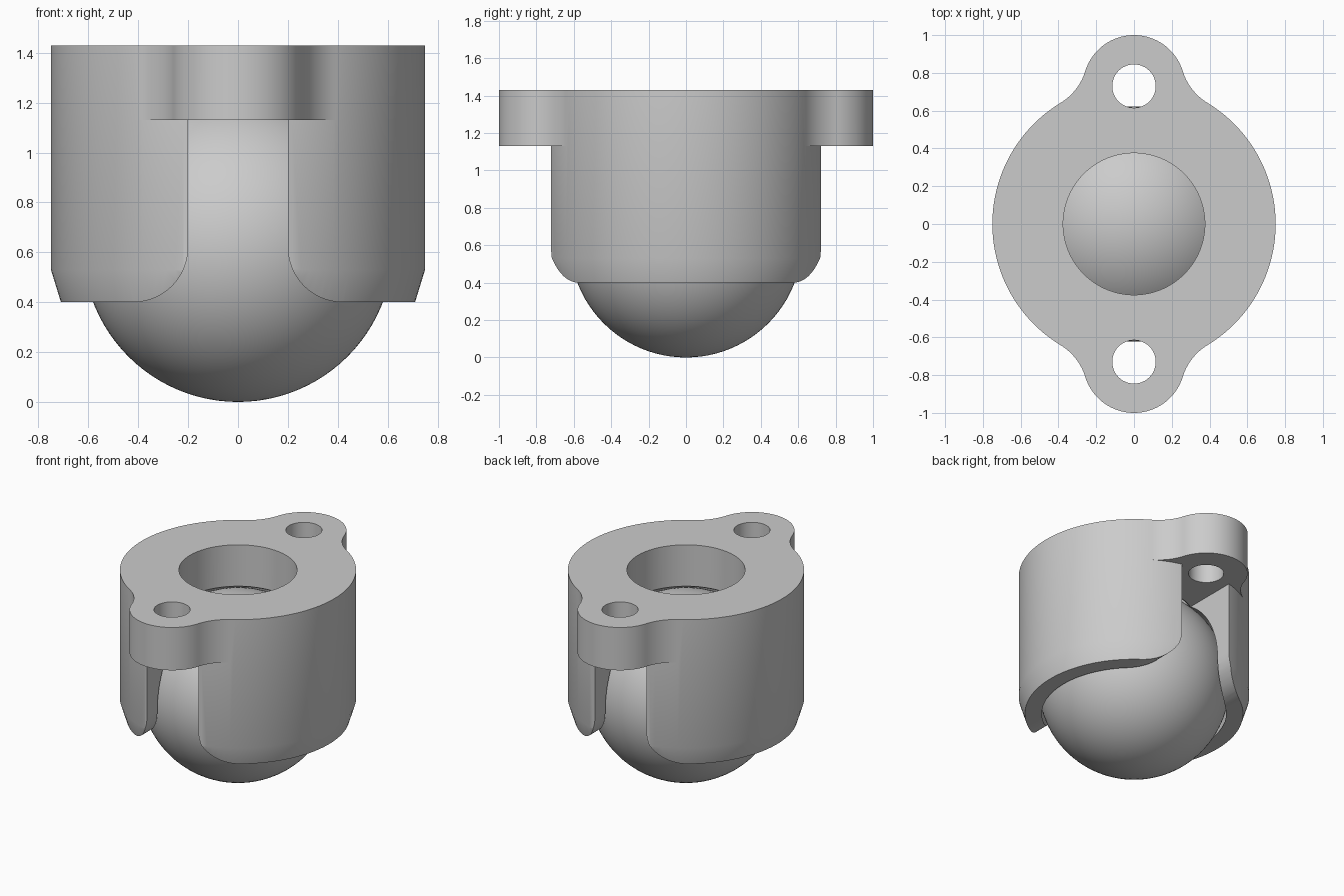
import bpy, bmesh
from math import sin, cos, pi, atan2, radians, sqrt

cube = bpy.data.objects.get("Cube")
if cube:
    bpy.data.objects.remove(cube)

BODY_R, TOP, BASE, LUG_Z = 0.75, 1.43, 0.40, 1.13
BALL_R, LUG_R, LUG_Y, BLEND_R = 0.622, 0.27, 0.73, 0.30
SLOT, FILLET = 0.20, 0.22

grey = bpy.data.materials.new("plain grey")
grey.use_nodes = True
grey.diffuse_color = (0.6, 0.6, 0.6, 1)
grey.node_tree.nodes["Principled BSDF"].inputs["Base Color"].default_value = (0.6, 0.6, 0.6, 1)


def make_object(name, bm):
    bmesh.ops.recalc_face_normals(bm, faces=bm.faces)
    mesh = bpy.data.meshes.new(name)
    bm.to_mesh(mesh)
    bm.free()
    mesh.materials.append(grey)
    obj = bpy.data.objects.new(name, mesh)
    bpy.context.collection.objects.link(obj)
    return obj


def prism(name, points, direction):
    """Extrude a closed outline of 3D points along a direction."""
    bm = bmesh.new()
    face = bm.faces.new([bm.verts.new(p) for p in points])
    new = bmesh.ops.extrude_face_region(bm, geom=[face])["geom"]
    verts = [v for v in new if isinstance(v, bmesh.types.BMVert)]
    bmesh.ops.translate(bm, verts=verts, vec=direction)
    return make_object(name, bm)


def turned(name, profile, y=0, steps=128):
    """Closed solid of stacked rings from (radius, height) pairs."""
    bm = bmesh.new()
    rings = [[bm.verts.new((r * cos(2 * pi * i / steps), y + r * sin(2 * pi * i / steps), z))
              for i in range(steps)] for r, z in profile]
    for low, high in zip(rings, rings[1:]):
        for i in range(steps):
            j = (i + 1) % steps
            bm.faces.new((low[i], low[j], high[j], high[i]))
    bm.faces.new(rings[0])
    bm.faces.new(rings[-1])
    return make_object(name, bm)


def sphere(name, radius):
    bm = bmesh.new()
    bmesh.ops.create_uvsphere(bm, u_segments=96, v_segments=48, radius=radius)
    bmesh.ops.translate(bm, verts=bm.verts, vec=(0, 0, BALL_R))
    return make_object(name, bm)


def arc(cx, cy, r, start, end, steps):
    return [(cx + r * cos(start + (end - start) * i / steps),
             cy + r * sin(start + (end - start) * i / steps)) for i in range(steps + 1)]


def combine(target, tool, operation):
    mod = target.modifiers.new(operation.title(), 'BOOLEAN')
    mod.operation, mod.object, mod.solver = operation, tool, 'EXACT'
    bpy.context.view_layer.objects.active = target
    bpy.ops.object.modifier_apply(modifier=mod.name)
    bpy.data.objects.remove(tool)


# Housing: cylinder with a tapered lower rim
housing = turned("housing", [(0.71, BASE), (BODY_R, 0.53), (BODY_R, TOP)])

# Mounting lugs: round end flowing into the cylinder through a concave blend
far, near = BODY_R + BLEND_R, LUG_R + BLEND_R
by = (far ** 2 - near ** 2 + LUG_Y ** 2) / (2 * LUG_Y)
bx = sqrt(far ** 2 - by ** 2)
to_body, to_lug = atan2(-by, -bx), atan2(LUG_Y - by, -bx)
if to_lug > 0:
    to_lug -= 2 * pi
half = [(0.2, 0.5)] + arc(bx, by, BLEND_R, to_body, to_lug, 16)
half += arc(0, LUG_Y, LUG_R, to_lug + pi, pi / 2, 20)[1:]
outline = half + [(-x, y) for x, y in reversed(half[:-1])]
for side in (-1, 1):
    lug = prism("lug", [(x, side * y, LUG_Z) for x, y in outline], (0, 0, TOP - LUG_Z))
    combine(housing, lug, 'UNION')

# Slot through front and back, flaring out at the bottom
half = [(SLOT, LUG_Z)] + arc(SLOT + FILLET, BASE + FILLET, FILLET, pi, 1.5 * pi, 16)
half += [(SLOT + FILLET, BASE - 0.1)]
outline = half + [(-x, z) for x, z in reversed(half)]
combine(housing, prism("slot_cutter", [(x, -1.2, z) for x, z in outline], (0, 2.4, 0)), 'DIFFERENCE')

# Ball socket, top bore and bolt holes
combine(housing, sphere("socket_cutter", BALL_R + 0.018), 'DIFFERENCE')
combine(housing, turned("bore_cutter", [(0.375, 0.8), (0.375, 1.6)]), 'DIFFERENCE')
for side in (-1, 1):
    hole = turned("hole_cutter", [(0.115, 1.05), (0.115, 1.6)], side * LUG_Y, 48)
    combine(housing, hole, 'DIFFERENCE')

# Rolling ball
ball = sphere("ball", BALL_R)

for obj in (housing, ball):
    bpy.ops.object.select_all(action='DESELECT')
    obj.select_set(True)
    bpy.context.view_layer.objects.active = obj
    bpy.ops.object.shade_smooth_by_angle(angle=radians(30))
